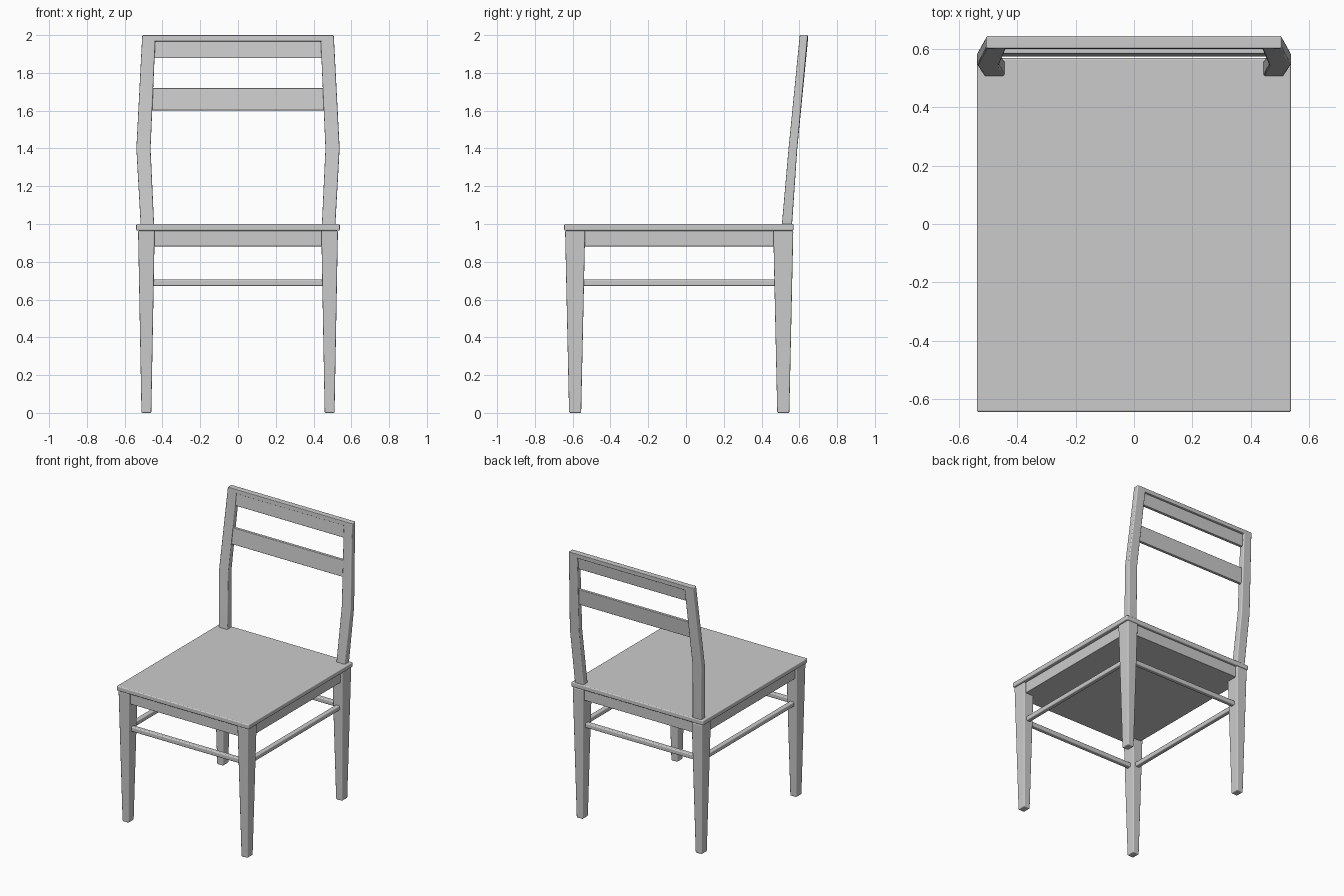
import bpy, bmesh

cube = bpy.data.objects.get("Cube")
if cube:
    bpy.data.objects.remove(cube, do_unlink=True)

grey = bpy.data.materials.new("grey paint")
grey.use_nodes = True
COLOUR = (0.6, 0.6, 0.6, 1)
grey.diffuse_color = COLOUR
grey.node_tree.nodes["Principled BSDF"].inputs["Base Color"].default_value = COLOUR


def loft(name, sections, bevel=0.007):
    """Skin a chain of four-cornered sections and round the edges."""
    bm = bmesh.new()
    rings = [[bm.verts.new(p) for p in s] for s in sections]
    for a, b in zip(rings, rings[1:]):
        for i in range(4):
            j = (i + 1) % 4
            bm.faces.new((a[i], a[j], b[j], b[i]))
    bm.faces.new(rings[0][::-1])
    bm.faces.new(rings[-1])
    bmesh.ops.recalc_face_normals(bm, faces=bm.faces)
    for face in bm.faces:
        face.smooth = True
    mesh = bpy.data.meshes.new(name)
    bm.to_mesh(mesh)
    bm.free()
    obj = bpy.data.objects.new(name, mesh)
    bpy.context.collection.objects.link(obj)
    mesh.materials.append(grey)
    mod = obj.modifiers.new("rounded edges", 'BEVEL')
    mod.width = bevel
    mod.segments = 3
    mod.limit_method = 'ANGLE'
    mod.harden_normals = True
    return obj


def rect(x0, x1, y0, y1, z):
    return [(x0, y0, z), (x1, y0, z), (x1, y1, z), (x0, y1, z)]


def box(name, x0, x1, y0, y1, z0, z1, bevel=0.007):
    return loft(name, [rect(x0, x1, y0, y1, z) for z in (z0, z1)], bevel)


SEAT_Z = 0.965
LEG_X, FRONT_Y, REAR_Y = 0.485, -0.587, 0.515
ROD, ROD_Z0, ROD_Z1 = 0.017, 0.672, 0.706

# Seat board and the solid apron block beneath it
box("seat", -0.539, 0.539, -0.645, 0.569, SEAT_Z, 1.0)
box("apron", -LEG_X - 0.028, LEG_X + 0.028, FRONT_Y - 0.035, REAR_Y + 0.035,
    0.882, SEAT_Z, 0.003)

# Tapered legs
for side, sx in (("left", 1), ("right", -1)):
    for end, y in (("front", FRONT_Y), ("rear", REAR_Y)):
        x = sx * LEG_X
        loft(f"{end}_{side}_leg", [
            rect(x - 0.026, x + 0.026, y - 0.032, y + 0.032, 0),
            rect(x - 0.044, x + 0.044, y - 0.053, y + 0.053, SEAT_Z)])

# Square stretchers with rounded edges
for end, y in (("front", FRONT_Y), ("rear", REAR_Y)):
    box(f"{end}_stretcher", -LEG_X, LEG_X, y - ROD, y + ROD, ROD_Z0, ROD_Z1)
for side, x in (("left", LEG_X), ("right", -LEG_X)):
    box(f"{side}_stretcher", x - ROD, x + ROD, FRONT_Y, REAR_Y, ROD_Z0, ROD_Z1)


# Back frame: both bent posts and the mitred top rail in one sweep
def frame_section(outer, inner, front, back, z_out, z_in):
    return [(outer, front, z_out), (inner, front, z_in),
            (inner, back, z_in), (outer, back, z_out)]


half = [frame_section(0.515, 0.444, 0.507, 0.561, 0.99, 0.99),
        frame_section(0.538, 0.463, 0.543, 0.589, 1.40, 1.40),
        frame_section(0.507, 0.438, 0.602, 0.645, 2.0, 1.966)]
mirrored = [[(-x, y, z) for x, y, z in s] for s in reversed(half)]
loft("back_frame", half + mirrored)


# Leaning back slats
def slat(name, x, z0, z1):
    def lean(z):
        return 0.554 + (z - 1.4) * 0.096
    loft(name, [rect(-x, x, lean(z), lean(z) + 0.022, z) for z in (z0, z1)], 0.004)


slat("upper_slat", 0.452, 1.878, 1.975)
slat("lower_slat", 0.465, 1.602, 1.72)
